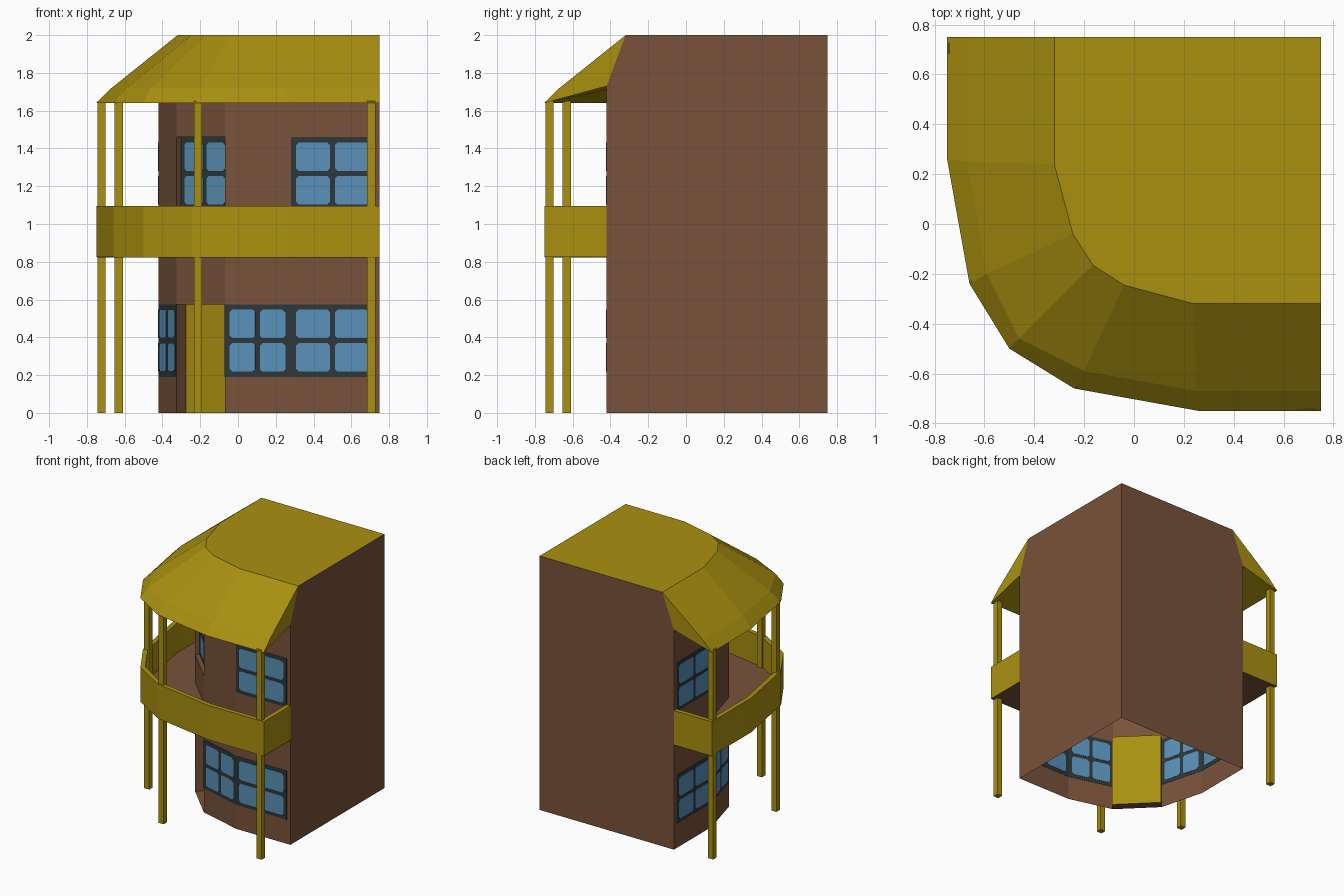
import bpy, bmesh
from mathutils import Vector

if "Cube" in bpy.data.objects:
    bpy.data.objects.remove(bpy.data.objects["Cube"])


def material(name, col):
    m = bpy.data.materials.new(name)
    m.diffuse_color = (*col, 1)
    m.use_nodes = True
    m.node_tree.nodes["Principled BSDF"].inputs["Base Color"].default_value = m.diffuse_color
    return m


YELLOW = material("ochre yellow", (0.40, 0.28, 0.005))
BROWN = material("brown wall", (0.19, 0.085, 0.043))
DARK = material("dark window frame", (0.027, 0.038, 0.042))
BLUE = material("blue glass", (0.10, 0.28, 0.48))


def make(name, faces, mats):
    """faces: list of (points, material index)"""
    bm = bmesh.new()
    for pts, mi in faces:
        f = bm.faces.new([bm.verts.new(p) for p in pts])
        f.material_index = mi
    bmesh.ops.remove_doubles(bm, verts=bm.verts, dist=1e-4)
    bmesh.ops.recalc_face_normals(bm, faces=bm.faces)
    me = bpy.data.meshes.new(name)
    bm.to_mesh(me)
    bm.free()
    for m in mats:
        me.materials.append(m)
    ob = bpy.data.objects.new(name, me)
    bpy.context.collection.objects.link(ob)
    return ob


def ring(half, mid):
    """Plan outline mirrored over the diagonal, from back left to front right."""
    return [(y, x) for x, y in half] + [(mid, mid)] + half[::-1]


def at(path, z):
    return [(x, y, z) for x, y in path]


def strip(a, b, mi=0):
    return [([a[i], a[i + 1], b[i + 1], b[i]], mi) for i in range(len(a) - 1)]


def offset(path, d):
    """Mitred inward offset of an open plan path (interior on its left)."""
    pts = [Vector(p) for p in path]
    nor = []
    for a, b in zip(pts, pts[1:]):
        t = (b - a).normalized()
        nor.append(Vector((-t.y, t.x)))
    out = []
    for i, p in enumerate(pts):
        n0, n1 = nor[max(i - 1, 0)], nor[min(i, len(nor) - 1)]
        out.append(tuple(p + (n0 + n1) * d / (1 + n0.dot(n1))))
    return out


outer = ring([(.75, -.75), (.26, -.75), (-.24, -.66)], -.5)
brk = ring([(.75, -.67), (.25, -.67), (-.2, -.59)], -.46)
top = ring([(.75, -.32), (.24, -.32), (-.04, -.245)], -.165)
wall = ring([(.75, -.42), (.28, -.42), (-.07, -.325)], -.1975)
TOPZ, WALLZ, EAVE = 2.0, 1.73, 1.64

# Walls: flat facade panels, then the two plain outer sides
faces = []
for i in (0, 1, 4, 5):
    faces += strip(at(wall[i:i + 2], 0), at(wall[i:i + 2], WALLZ))
for s in (1, -1):
    prof = [(.75, 0), (-.42, 0), (-.42, WALLZ), (-.32, TOPZ), (.75, TOPZ)]
    faces.append(([(.75, y, z) if s > 0 else (y, .75, z) for y, z in prof], 0))

# Corner bay with recessed door and recessed upper window
A, B = wall[2], wall[4]
for z0, z1, d, mi in ((0, .575, .05, 1), (.575, 1.075, 0, 0),
                      (1.075, 1.46, .025, 0), (1.46, WALLZ, 0, 0)):
    a, b = (A[0] + d, A[1] + d), (B[0] + d, B[1] + d)
    faces += strip(at([a, b], z0), at([a, b], z1), mi)
    if d:
        faces += strip(at([A, a], z0), at([A, a], z1))
        faces += strip(at([b, B], z0), at([b, B], z1))
        for z in (z0, z1):
            faces.append((at([A, a, b, B], z), 0))
make("walls_and_door", faces, [BROWN, YELLOW])


def plate(name, p, q, u0, u1, z0, z1, thick, cut, mat):
    """Thin upright plate with clipped corners straddling the line p-q."""
    p, q = Vector(p), Vector(q)
    t = (q - p).normalized()
    n = Vector((t.y, -t.x))
    c = cut
    outline = [(u0 + c, z0), (u1 - c, z0), (u1, z0 + c), (u1, z1 - c),
               (u1 - c, z1), (u0 + c, z1), (u0, z1 - c), (u0, z0 + c)]
    if not c:
        outline = outline[::2]
        outline = [(u0, z0), (u1, z0), (u1, z1), (u0, z1)]
    sides = []
    for s in (-1, 1):
        sides.append([(*(p + t * u + n * s * thick / 2), z) for u, z in outline])
    fs = [(sides[0], 0), (sides[1], 0)]
    fs += strip(sides[0] + sides[0][:1], sides[1] + sides[1][:1])
    make(name, fs, [mat])


def window(name, p, q, z0, u0=0.0, u1=None):
    """Dark frame with two by two panes."""
    u1 = (Vector(q) - Vector(p)).length if u1 is None else u1
    z1 = z0 + .385
    plate(name + "_frame", p, q, u0, u1, z0, z1, .004, 0, DARK)
    m, g = .028, .026
    w, h = (u1 - u0 - 2 * m - g) / 2, (z1 - z0 - 2 * m - g) / 2
    for i in range(2):
        for j in range(2):
            a, b = u0 + m + i * (w + g), z0 + m + j * (h + g)
            plate(f"{name}_pane_{i}{j}", p, q, a, a + w, b, b + h, .009, .014, BLUE)


# Windows on both mirrored facades, and on the corner bay
window("left_lower_window", wall[0], wall[1], .19, .03)
window("left_upper_window", wall[0], wall[1], 1.075, .03)
window("left_bay_window", wall[1], wall[2], .19)
window("front_bay_window", wall[4], wall[5], .19)
window("front_lower_window", wall[5], wall[6], .19, 0, .44)
window("front_upper_window", wall[5], wall[6], 1.075, 0, .44)
window("corner_upper_window", (A[0] + .025, A[1] + .025),
       (B[0] + .025, B[1] + .025), 1.075)

# Roof: soffit, lip, slope, flat top and two end caps
rings = [at(wall, WALLZ), at(outer, EAVE), at(brk, 1.72), at(top, TOPZ)]
faces = []
for r0, r1 in zip(rings, rings[1:]):
    faces += strip(r0, r1)
faces.append((rings[3] + [(.75, .75, TOPZ)], 0))
for e in (0, -1):
    faces.append(([r[e] for r in rings], 0))
make("roof", faces, [YELLOW])

# Balcony parapet, returning to the wall at both ends
path = [(-.42, .75)] + outer + [(.75, -.42)]
inner = offset(path, .035)
loops = [at(path, .825), at(path, 1.095), at(inner, 1.095), at(inner, .825)]
faces = []
for k in range(4):
    faces += strip(loops[k], loops[(k + 1) % 4])
for e in (0, -1):
    faces.append(([l[e] for l in loops], 0))
make("balcony_parapet", faces, [YELLOW])

# Balcony floor slab
edge = offset(outer, .004)
loops = [at(edge, .822), at(edge, .86), at(wall, .86), at(wall, .822)]
faces = []
for k in range(4):
    faces += strip(loops[k], loops[(k + 1) % 4])
make("balcony_floor", faces, [BROWN])

# Posts, mirrored over the diagonal
for i, (x, y) in enumerate([(.705, -.723), (-.723, .705), (-.212, -.632), (-.632, -.212)]):
    w = .022
    sq = [(x - w, y - w), (x + w, y - w), (x + w, y + w), (x - w, y + w)]
    lo, hi = at(sq, 0), at(sq, 1.65)
    make(f"post_{i + 1}", strip(lo + lo[:1], hi + hi[:1]) + [(lo, 0), (hi, 0)], [YELLOW])
